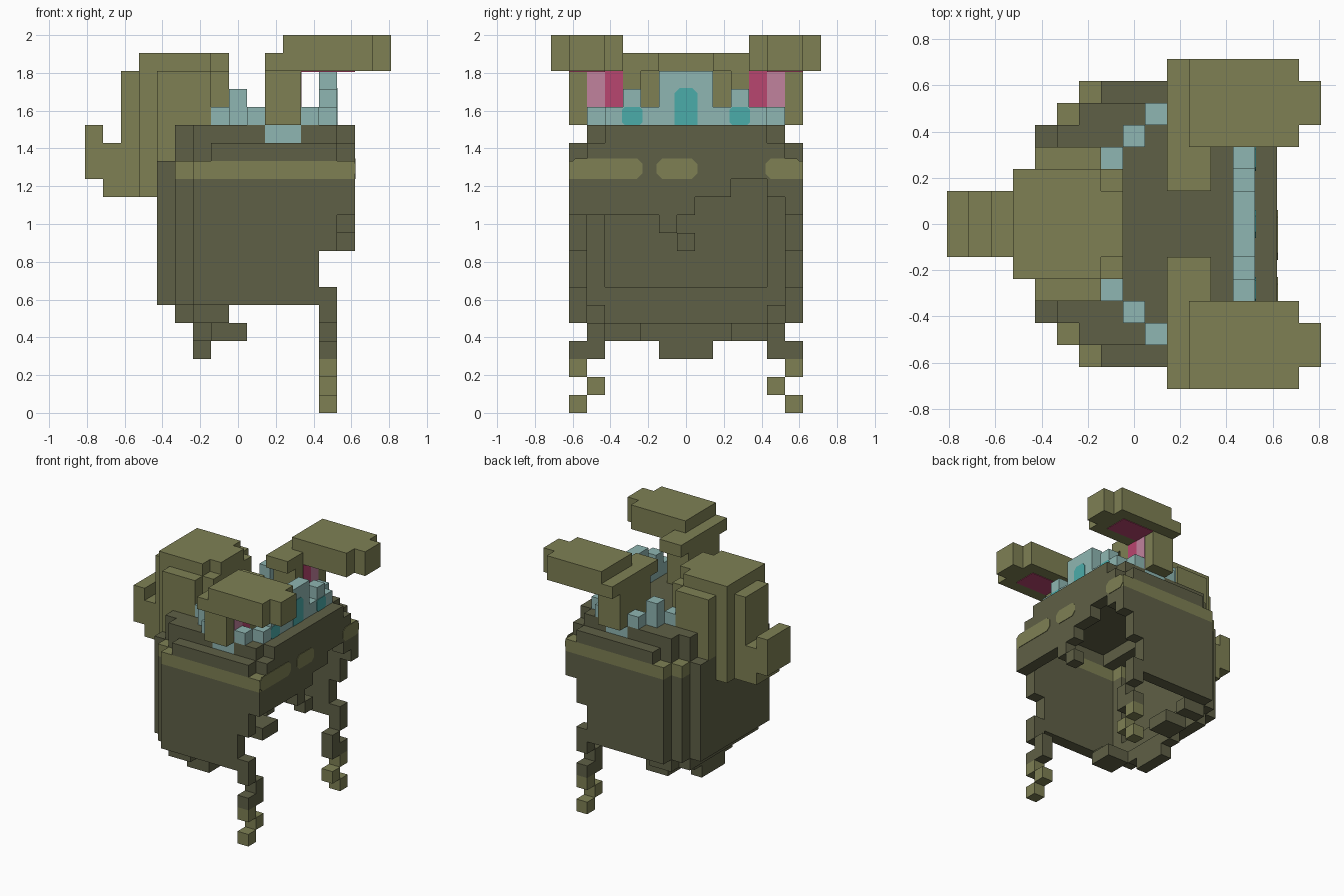
import bpy, bmesh
from mathutils import Vector

if "Cube" in bpy.data.objects:
    bpy.data.objects.remove(bpy.data.objects["Cube"])

U = 2 / 21          # edge of one cube
X0 = -8.5 * U       # x of column 0; rows are counted from the middle (y = 0)


def colour(name, r, g, b):
    def lin(v):
        v /= 255
        return v / 12.92 if v < 0.04045 else ((v + 0.055) / 1.055) ** 2.4
    m = bpy.data.materials.new(name)
    m.diffuse_color = (lin(r), lin(g), lin(b), 1)
    m.use_nodes = True
    m.node_tree.nodes["Principled BSDF"].inputs["Base Color"].default_value = m.diffuse_color
    return m


DARK = colour("dark olive", 95, 96, 70)
LIGHT = colour("light olive", 126, 128, 84)
BLUE = colour("pale blue", 143, 182, 178)
TEAL = colour("teal", 75, 172, 170)
PINK = colour("pale pink", 193, 130, 157)
ROSE = colour("rose", 185, 70, 112)


def box(i0, i1, j0, j1, k0, k1):
    """Set of cubes, inclusive ranges."""
    return {(i, j, k) for i in range(i0, i1 + 1)
            for j in range(j0, j1 + 1) for k in range(k0, k1 + 1)}


def both(cells):
    return cells | {(i, -j, k) for i, j, k in cells}


def finish(name, bm, mats):
    me = bpy.data.meshes.new(name)
    bm.to_mesh(me)
    bm.free()
    for m in mats:
        me.materials.append(m)
    ob = bpy.data.objects.new(name, me)
    bpy.context.collection.objects.link(ob)
    return ob


def part(name, cells, mats, rule=lambda i, j, k: 0):
    """Outer skin of a set of cubes; rule picks the material per cube."""
    bm = bmesh.new()
    verts = {}

    def vert(p):
        if p not in verts:
            verts[p] = bm.verts.new((X0 + p[0] * U, (p[1] - 0.5) * U, p[2] * U))
        return verts[p]

    for c in sorted(cells):
        for axis in range(3):
            for side in (0, 1):
                n = list(c)
                n[axis] += 2 * side - 1
                if tuple(n) in cells:
                    continue
                loop = []
                for a, b in ((0, 0), (1, 0), (1, 1), (0, 1)):
                    p = list(c)
                    p[axis] += side
                    p[(axis + 1) % 3] += a
                    p[(axis + 2) % 3] += b
                    loop.append(vert(tuple(p)))
                f = bm.faces.new(loop if side else loop[::-1])
                f.material_index = rule(*c)
    return finish(name, bm, mats)


def plate(name, origin, a, b, w, h, mat, cut=0.0, cut_low=True):
    """Thin painted plate spanned by directions a and b, corners cut off."""
    o, a, b = Vector(origin), Vector(a), Vector(b)
    lo = cut if cut_low else 0
    pts = [(lo, 0), (w - lo, 0), (w, lo), (w, h - cut), (w - cut, h),
           (cut, h), (0, h - cut), (0, lo)]
    pts = list(dict.fromkeys(pts))
    n = a.cross(b).normalized() * 0.004
    bm = bmesh.new()
    f = bm.faces.new([bm.verts.new(o + a * u + b * v + n) for u, v in pts])
    ext = bmesh.ops.extrude_face_region(bm, geom=[f], use_keep_orig=True)
    for v in ext["geom"]:
        if isinstance(v, bmesh.types.BMVert):
            v.co -= n * 1.5
    bmesh.ops.recalc_face_normals(bm, faces=bm.faces)
    return finish(name, bm, [mat])


# Helmet shell: stepped round back, side walls, open face and open bottom
shell = box(4, 4, -4, 4, 6, 13) | both(box(5, 5, 5, 5, 6, 13))
shell |= both(box(6, 12, 6, 6, 6, 13)) | box(5, 5, -4, 4, 6, 6)
shell |= both(box(13, 13, 6, 6, 9, 13))
# Ragged lower edge of the front wall, row by row
bottoms = [11] * 5 + [10, 11, 12, 12, 13, 13, 12, 11]
for j, k in zip(range(-6, 7), bottoms):
    shell |= box(14, 14, j, j, k, 13)
shell |= {(14, 0, 9)}
part("helmet_shell", shell, [DARK, LIGHT],
     lambda i, j, k: int(k == 13 and 5 <= i and (abs(j) == 6 or i == 5)))

# Rounded helmet top in two steps
top = box(5, 5, -4, 4, 14, 15) | box(6, 6, -5, 5, 14, 15)
top |= both(box(7, 13, 6, 6, 14, 14)) | box(14, 14, -5, 5, 14, 14)
top |= box(7, 13, -5, 5, 15, 15) | box(14, 14, -4, 4, 15, 15)
part("helmet_top", top, [DARK, BLUE],
     lambda i, j, k: int(k == 15 and abs(j) == 5 and i in (10, 11)))

# Neck guard hanging below the back
guard = box(5, 5, -4, 4, 5, 5) | both(box(6, 7, 5, 5, 5, 5))
guard |= box(6, 6, -2, 2, 4, 4) | both(box(7, 8, 3, 4, 4, 4))
guard |= box(6, 6, -1, 1, 3, 3)
part("neck_guard", guard, [DARK])

# Zigzag chin straps
for name, s in (("left_strap", 1), ("right_strap", -1)):
    cells = {(13, s * j, k) for j, k in
             ((6, 6), (6, 5), (5, 4), (5, 3), (6, 3), (6, 2), (5, 1), (6, 0))}
    part(name, cells, [DARK, LIGHT], lambda i, j, k: int(k < 3))

# Bun at the back with its curled tail
bun = box(3, 3, -2, 2, 12, 19) | box(4, 6, -2, 2, 14, 19)
bun |= box(4, 6, -3, 3, 14, 18) | box(7, 7, -2, 2, 16, 18) | box(7, 7, -1, 1, 19, 19)
part("bun", bun, [LIGHT])
tail = box(2, 2, -1, 1, 12, 18) | box(1, 1, -1, 1, 12, 14) | box(0, 0, -1, 1, 13, 15)
part("bun_tail", tail, [LIGHT])

# Crown ring with raised points
crown = box(13, 13, -4, 4, 16, 16) | box(13, 13, -1, 1, 17, 18)
crown |= both({(13, 3, 17), (12, 5, 16), (9, 5, 16), (8, 4, 16), (8, 4, 17), (7, 3, 16)})
part("crown", crown, [BLUE])

# Crown gems
GX = X0 + 14 * U
Y, Z, X = (0, 1, 0), (0, 0, 1), (1, 0, 0)
plate("centre_gem", (GX, -0.06, 16 * U), Y, Z, 0.12, 0.195, TEAL, 0.025, False)
for name, y in (("left_gem", 0.285), ("right_gem", -0.285)):
    plate(name, (GX, y - 0.055, 16 * U), Y, Z, 0.11, U, TEAL, 0.015)

# Spots on the brow
FX = X0 + 15 * U
for name, y0, y1 in (("brow_spot_wide", -0.615, -0.23),
                     ("brow_spot_centre", -0.155, 0.06),
                     ("brow_spot_side", 0.42, 0.615)):
    plate(name, (FX, y0, 1.238), Y, Z, y1 - y0, 0.11, LIGHT, 0.03)

# Ears: upright stem, forward-folded slab and rose lining
for side, s in (("left", 1), ("right", -1)):
    cells = box(10, 11, 3, 6, 16, 18) | box(11, 15, 4, 7, 19, 20)
    cells |= box(16, 16, 5, 6, 19, 20) | box(10, 10, 4, 7, 19, 19)
    cells |= box(10, 11, 2, 3, 19, 19)
    part(side + "_ear", {(i, s * j, k) for i, j, k in cells}, [LIGHT])
    ex = X0 + 12 * U
    for name, j, mat in (("_inner_lining", 4, ROSE), ("_outer_lining", 5, PINK)):
        plate(side + name, (ex, (s * j - 0.5) * U, 16 * U), Y, Z, U, 3 * U, mat)
    y = min(s * 4.5, s * 6.5) * U
    plate(side + "_fold_lining", (ex, y, 19 * U), Y, X, 2 * U, 3 * U, ROSE)
